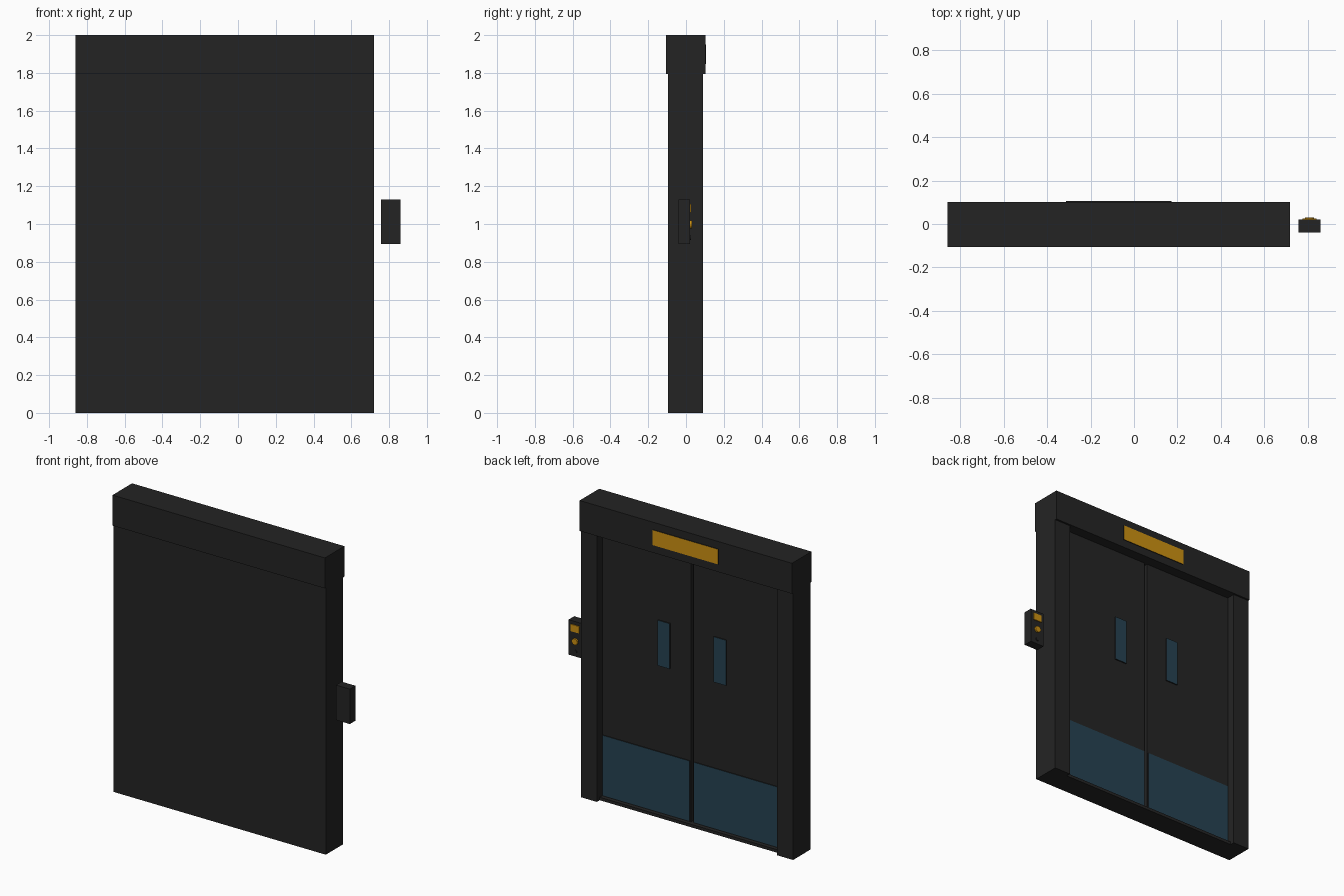
import bpy, bmesh, math
from mathutils import Matrix

if "Cube" in bpy.data.objects:
    bpy.data.objects.remove(bpy.data.objects["Cube"])


def srgb(r, g, b):
    f = lambda c: ((c / 255 + 0.055) / 1.055) ** 2.4 if c > 10 else c / 255 / 12.92
    return (f(r), f(g), f(b), 1)


def material(name, rgb):
    m = bpy.data.materials.new(name)
    m.diffuse_color = srgb(*rgb)
    m.use_nodes = True
    m.node_tree.nodes["Principled BSDF"].inputs["Base Color"].default_value = m.diffuse_color
    return m


BLACK = material("charcoal_black", (36, 36, 36))
BLUE = material("steel_blue", (38, 66, 82))
AMBER = material("amber", (205, 145, 18))


def finish(name, bm, mats, face_rule=False):
    # with face_rule, faces looking towards +y take the second material
    bmesh.ops.recalc_face_normals(bm, faces=bm.faces)
    if face_rule:
        for f in bm.faces:
            f.material_index = 1 if f.normal.y > 0.9 else 0
    me = bpy.data.meshes.new(name)
    bm.to_mesh(me)
    bm.free()
    for m in mats:
        me.materials.append(m)
    ob = bpy.data.objects.new(name, me)
    bpy.context.collection.objects.link(ob)
    return ob


def box(name, x, y, z, mats, face_rule=False):
    bm = bmesh.new()
    size = [b - a for a, b in (x, y, z)]
    mid = [(a + b) / 2 for a, b in (x, y, z)]
    bmesh.ops.create_cube(bm, size=1, matrix=Matrix.Translation(mid) @ Matrix.Diagonal((*size, 1)))
    return finish(name, bm, mats, face_rule)


def disc(name, x, z, radius, y0, y1, mat, sides=20):
    bm = bmesh.new()
    bmesh.ops.create_cone(bm, cap_ends=True, segments=sides, radius1=radius, radius2=radius,
                          depth=y1 - y0,
                          matrix=Matrix.Translation((x, (y0 + y1) / 2, z)) @ Matrix.Rotation(math.pi / 2, 4, 'X'))
    return finish(name, bm, [mat])


CX = -0.07          # centre line of the doorway
HALF, OPEN = 0.79, 0.67
DOOR_Y = 0.032

# Shaft wall, header and sill
box("back_wall", (CX - OPEN, CX + OPEN), (-0.095, 0.0), (0, 1.795), [BLACK])
box("header", (CX - HALF, CX + HALF), (-0.105, 0.102), (1.795, 2.0), [BLACK])
box("sill", (CX - OPEN, CX + OPEN), (0.0, 0.06), (0, 0.02), [BLACK])

# Jambs, doors, windows and kick plates, one set per side
for side, s in (("left", -1), ("right", 1)):
    def span(a, b):
        return tuple(sorted((CX + s * a, CX + s * b)))
    box(side + "_jamb", span(OPEN, HALF), (-0.095, 0.09), (0, 1.795), [BLACK])
    box(side + "_door", span(0.01, OPEN), (0.0, DOOR_Y), (0.02, 1.795), [BLACK])
    box(side + "_window", span(0.164, 0.254), (DOOR_Y, DOOR_Y + 0.008), (1.01, 1.315),
        [BLACK, BLUE], True)
    box(side + "_kick_plate", span(0.018, 0.666), (DOOR_Y, DOOR_Y + 0.006), (0.025, 0.43),
        [BLACK, BLUE], True)

# Floor indicator on the header
box("floor_indicator", (CX - 0.243, CX + 0.243), (0.102, 0.107), (1.848, 1.95), [BLACK, AMBER], True)

# Call panel beside the doorway
box("call_panel", (0.757, 0.86), (-0.04, 0.02), (0.895, 1.13), [BLACK])
box("call_display", (0.777, 0.84), (0.02, 0.026), (1.06, 1.107), [AMBER])
disc("call_button", 0.8085, 0.998, 0.021, 0.02, 0.031, AMBER)
disc("key_switch", 0.8085, 0.928, 0.012, 0.02, 0.026, BLACK)
